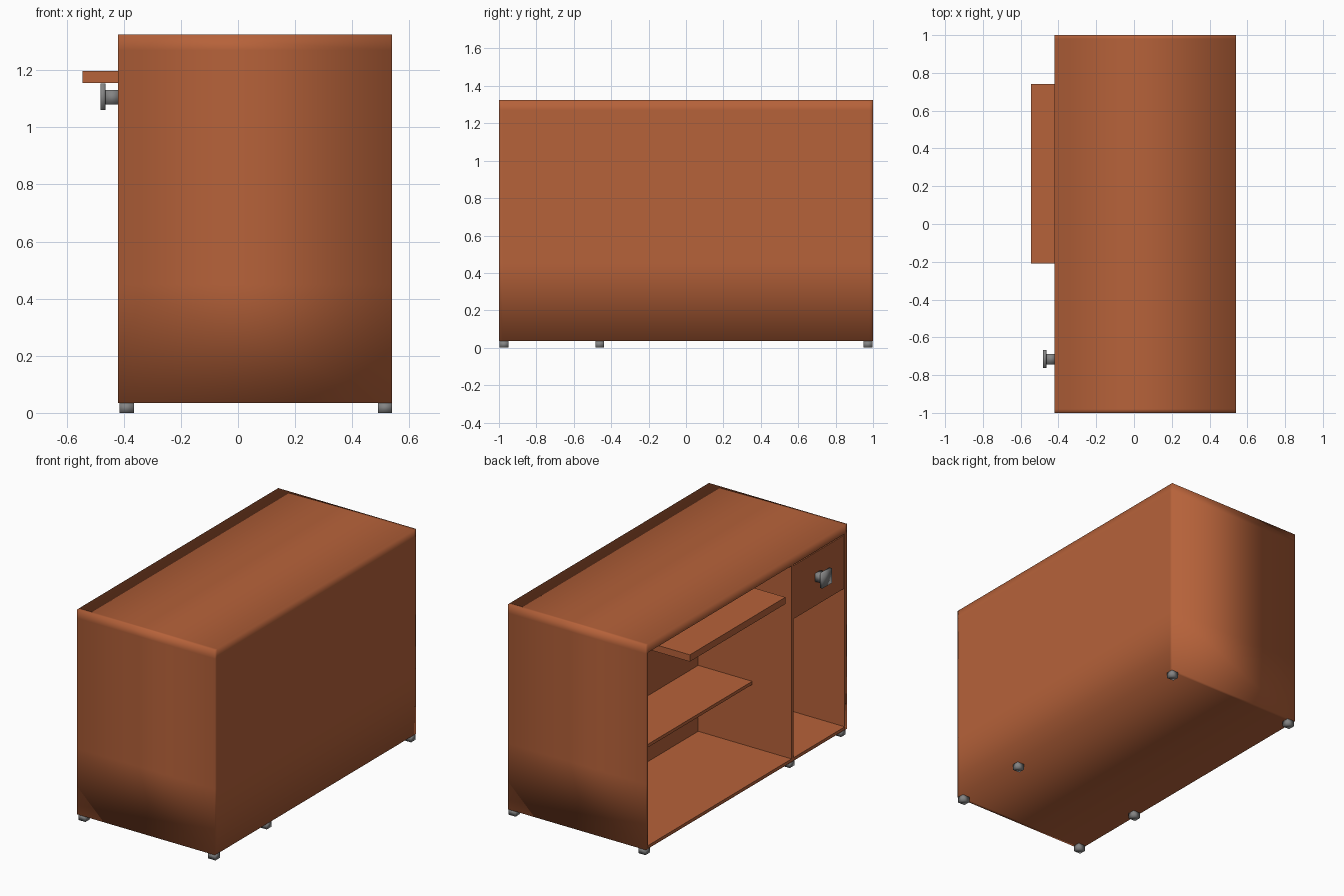
import bpy, bmesh
from mathutils import Vector

if "Cube" in bpy.data.objects:
    bpy.data.objects.remove(bpy.data.objects["Cube"])


def material(name, rgb):
    m = bpy.data.materials.new(name)
    m.diffuse_color = (*rgb, 1)
    m.use_nodes = True
    m.node_tree.nodes["Principled BSDF"].inputs["Base Color"].default_value = m.diffuse_color
    return m


WOOD = material("warm_brown_wood", (0.47, 0.122, 0.042))
METAL = material("grey_metal", (0.23, 0.23, 0.23))


def finish(name, bm, mat, smooth):
    me = bpy.data.meshes.new(name)
    bmesh.ops.recalc_face_normals(bm, faces=bm.faces) if name != "outer_shell" else None
    for f in bm.faces:
        f.smooth = smooth
    bm.to_mesh(me)
    bm.free()
    me.materials.append(mat)
    ob = bpy.data.objects.new(name, me)
    bpy.context.collection.objects.link(ob)
    return ob


def box_mesh(x, y, z):
    bm = bmesh.new()
    bmesh.ops.create_cube(bm, size=1)
    for v in bm.verts:
        v.co = Vector([(r[0] + r[1]) / 2 + c * (r[1] - r[0])
                       for c, r in zip(v.co, (x, y, z))])
    return bm


def box(name, x, y, z, mat=WOOD, smooth=False):
    return finish(name, box_mesh(x, y, z), mat, smooth)


FRONT, REAR = -0.42, 0.54      # open side and closed side along x
BOT, TOP = 0.035, 1.325
IN = 0.98                      # inner half length
CEIL = 1.27

# Outer shell: softly shaded box, open on the -x side, with a narrow rim
bm = box_mesh((FRONT, REAR), (-1, 1), (BOT, TOP))
for co, no in (((0, IN, 0), (0, 1, 0)), ((0, -IN, 0), (0, 1, 0)),
               ((0, 0, 0.45), (0, 0, 1)), ((0, 0, CEIL), (0, 0, 1))):
    bmesh.ops.bisect_plane(bm, geom=bm.verts[:] + bm.edges[:] + bm.faces[:],
                           plane_co=co, plane_no=no)
opening = [f for f in bm.faces if f.normal.x < -0.9
           and abs(f.calc_center_median().y) < IN
           and f.calc_center_median().z < CEIL]
bmesh.ops.delete(bm, geom=opening, context='FACES')
finish("outer_shell", bm, WOOD, True)

# Inner lining panels, a hair inside the shell
g = 0.002
box("floor_panel", (FRONT, REAR - g), (-IN, IN), (BOT + g, 0.055))
box("top_lining", (FRONT + g, REAR - g), (-1 + g, 1 - g), (CEIL, TOP - g))
for side, name in ((-1, "drawer_end_lining"), (1, "shelf_end_lining")):
    ys = sorted((side * (IN - 0.001), side * (1 - g)))
    box(name, (FRONT + g, REAR - g), ys, (BOT + g, CEIL))
box("back_panel", (0.23, 0.25), (-IN, IN), (0.055, CEIL))

# Divider between shelves and drawer compartment
box("divider", (FRONT, 0.23), (-0.47, -0.45), (0.055, CEIL))

# Inner shelf, set back from the opening, and pulled-out tray
box("middle_shelf", (-0.146, 0.23), (-0.45, IN), (0.45, 0.47))
box("pull_out_board", (-0.545, 0.2), (-0.21, 0.74), (1.155, 1.198))

# Drawer with its knob
box("drawer", (FRONT + 0.004, 0.2), (-IN + 0.003, -0.473), (0.925, 1.26))
box("knob_stem", (-0.465, -0.415), (-0.743, -0.687), (1.08, 1.13), METAL, True)
box("knob_plate", (-0.482, -0.464), (-0.762, -0.668), (1.06, 1.153), METAL, True)

# Six small feet
for i, x in enumerate((-0.39, 0.515)):
    for j, y in enumerate((-0.973, -0.462, 0.973)):
        box(f"foot_{i}_{j}", (x - 0.025, x + 0.025), (y - 0.023, y + 0.023),
            (0, BOT + 0.001), METAL, True)
